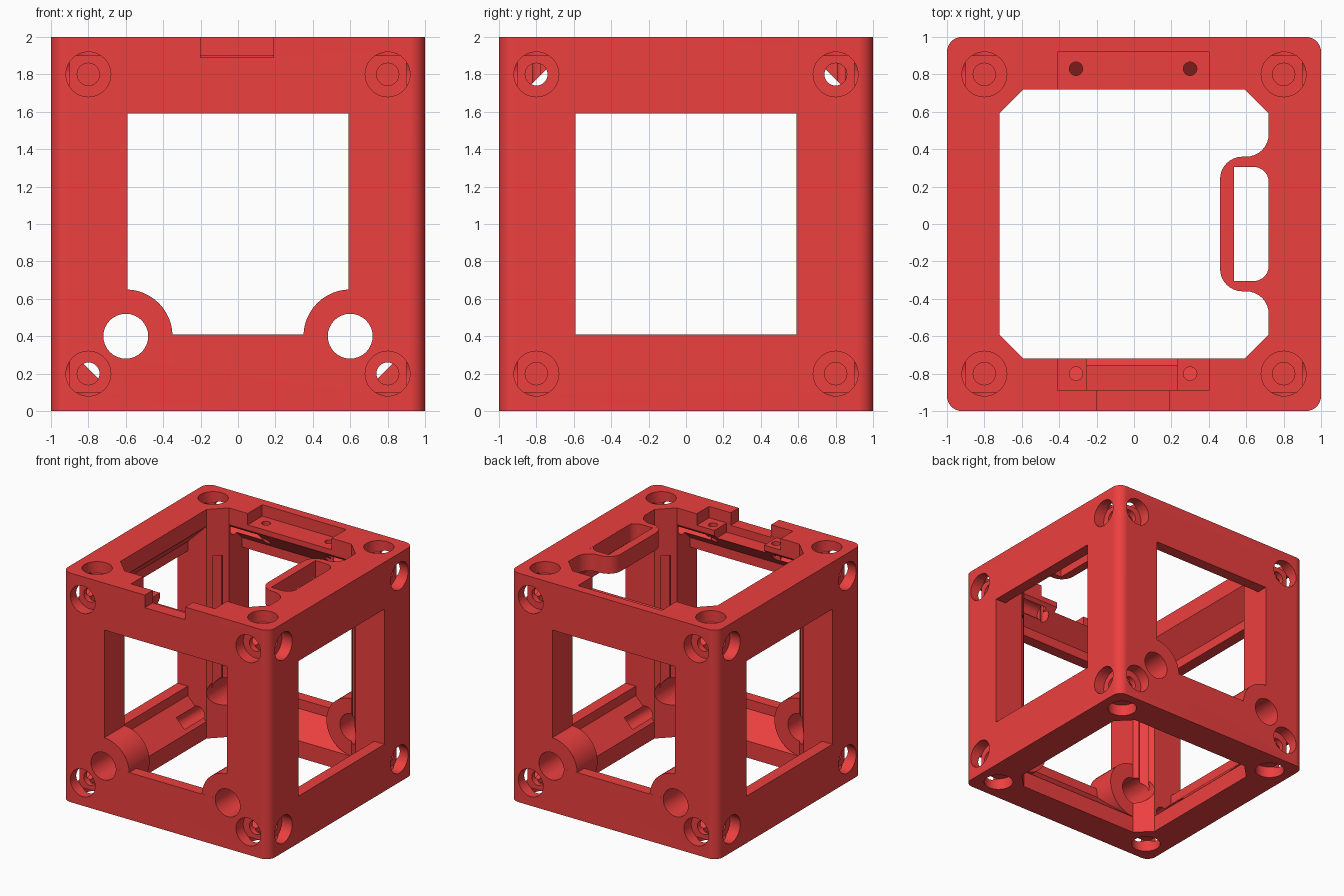
import bpy, bmesh
from math import cos, sin, pi, radians

if "Cube" in bpy.data.objects:
    bpy.data.objects.remove(bpy.data.objects["Cube"])

# ---------- helpers ----------
def place(axis, u, v, w):
    return {'x': (w, u, v), 'y': (u, w, v), 'z': (u, v, w)}[axis]

def prism(name, pts, axis, a, b):
    """Extrude a 2D outline along an axis from a to b."""
    bm = bmesh.new()
    lo = [bm.verts.new(place(axis, u, v, a)) for u, v in pts]
    hi = [bm.verts.new(place(axis, u, v, b)) for u, v in pts]
    bm.faces.new(lo)
    bm.faces.new(hi[::-1])
    n = len(pts)
    for i in range(n):
        j = (i + 1) % n
        bm.faces.new((lo[i], hi[i], hi[j], lo[j]))
    bmesh.ops.recalc_face_normals(bm, faces=bm.faces)
    me = bpy.data.meshes.new(name)
    bm.to_mesh(me)
    bm.free()
    ob = bpy.data.objects.new(name, me)
    bpy.context.collection.objects.link(ob)
    return ob

def arc(cx, cy, r, a0, a1, n=8):
    return [(cx + r * cos(radians(a0 + (a1 - a0) * i / n)),
             cy + r * sin(radians(a0 + (a1 - a0) * i / n))) for i in range(n + 1)]

def circle(cx, cy, r, n=32):
    return [(cx + r * cos(2 * pi * i / n), cy + r * sin(2 * pi * i / n)) for i in range(n)]

def rect(u0, u1, v0, v1):
    return [(u0, v0), (u1, v0), (u1, v1), (u0, v1)]

def combine(pts, axis, a, b, op='DIFFERENCE'):
    """Cut a prism from the frame, or add it."""
    tool = prism("cutter", pts, axis, a, b)
    tool.hide_render = True
    m = frame.modifiers.new("bool", 'BOOLEAN')
    m.operation, m.solver, m.object = op, 'EXACT', tool
    bpy.context.view_layer.objects.active = frame
    bpy.ops.object.modifier_apply(modifier=m.name)
    me = tool.data
    bpy.data.objects.remove(tool)
    bpy.data.meshes.remove(me)

# ---------- outer block with rounded upright edges ----------
R = 0.08
outline = []
for cx, cy, a in ((1, 1, 0), (-1, 1, 90), (-1, -1, 180), (1, -1, 270)):
    outline += arc(cx * (1 - R), cy * (1 - R), R, a, a + 90)
frame = prism("cube_frame", outline, 'z', 0, 2)

# ---------- openings ----------
W, D = 0.592, 0.72
octagon = [(D, W), (W, D), (-W, D), (-D, W), (-D, -W), (-W, -D), (W, -D), (D, -W)]
combine(octagon, 'z', -0.1, 2.1)
for axis in 'xy':
    combine(rect(-W, W, 0.41, 1.59), axis, -1.1, 1.1)

# sloped inner sides of the eight horizontal beams
for axis in 'xy':
    for s in (-1, 1):
        for top in (False, True):
            pts = [(0.9, 0.5), (0.9, 0.327), (0.72, 0.147), (0.6, 0.147), (0.6, 0.5)]
            pts = [(s * u, 2 - z if top else z) for u, z in pts]
            # a prism along one axis trims the beam running along it
            combine(pts, axis, -W, W)

# ---------- rod bosses and rod holes ----------
for sx in (-1, 1):
    for sy in (-1, 1):
        combine(circle(sx * 0.6, 0.4, 0.25, 48), 'y', sy * 0.72, sy * 0.9995, 'UNION')
for sx in (-1, 1):
    combine(circle(sx * 0.6, 0.4, 0.12), 'y', -1.1, 1.1)

# ---------- cable loop on the right of the top ----------
half = [(0.75, -0.48)] + arc(0.6, -0.48, 0.12, 0, 90) + arc(0.58, -0.24, 0.12, 270, 180)
combine(half + [(x, -y) for x, y in reversed(half)], 'z', 1.85, 1.9995, 'UNION')
slot = [(0.535, -0.305)] + arc(0.64, -0.225, 0.08, 270, 360) \
    + arc(0.64, 0.225, 0.08, 0, 90) + [(0.535, 0.305)]
combine(slot, 'z', 1.7, 2.1)

# ---------- top pockets, front notch and pilot holes ----------
combine(rect(-0.41, 0.4, 0.6, 0.92), 'z', 1.9, 2.1)
combine(rect(-0.41, 0.4, -0.89, -0.6), 'z', 1.9, 2.1)
combine(rect(-0.25, 0.23, -0.889, -0.6), 'z', 1.82, 2.1)
combine(rect(-0.2, 0.19, -1.1, -0.88), 'z', 1.89, 2.1)
for x in (-0.31, 0.3):
    for y in (-0.8, 0.83):
        combine(circle(x, y, 0.036, 20), 'z', 1.7, 2.0)

# ---------- grooves on the inner post faces ----------
for sx in (-1, 1):
    for sy in (-1, 1):
        c, h, d = 0.656, 0.028, 0.035
        pts = [(c + h - d, c - h - d), (c + h + d, c - h + d),
               (c - h + d, c + h + d), (c - h - d, c + h - d)]
        combine([(sx * u, sy * v) for u, v in pts], 'z', 0.41, 1.59)

# ---------- counterbored corner screw holes on all six faces ----------
for axis in 'xyz':
    for s in (-1, 1):
        for u in (-0.8, 0.8):
            for v in (-0.8, 0.8):
                cv = v if axis == 'z' else v + 1
                off = 1 if axis == 'z' else 0
                long_hole = (axis == 'x' and v > 0) or (axis == 'y' and v < 0)
                depth = 0.67 if long_hole else 0.36
                combine(circle(u, cv, 0.12), axis, off + s * 1.05, off + s * 0.9)
                combine(circle(u, cv, 0.06, 24), axis, off + s * 0.95, off + s * (1 - depth))

# ---------- finish ----------
mat = bpy.data.materials.new("red_plastic")
mat.diffuse_color = (0.85, 0.05, 0.05, 1)
mat.use_nodes = True
mat.node_tree.nodes["Principled BSDF"].inputs["Base Color"].default_value = mat.diffuse_color
frame.data.materials.clear()
frame.data.materials.append(mat)
for p in frame.data.polygons:
    p.material_index = 0
bpy.ops.object.select_all(action='DESELECT')
frame.select_set(True)
bpy.context.view_layer.objects.active = frame
bpy.ops.object.shade_smooth_by_angle(angle=radians(25))
